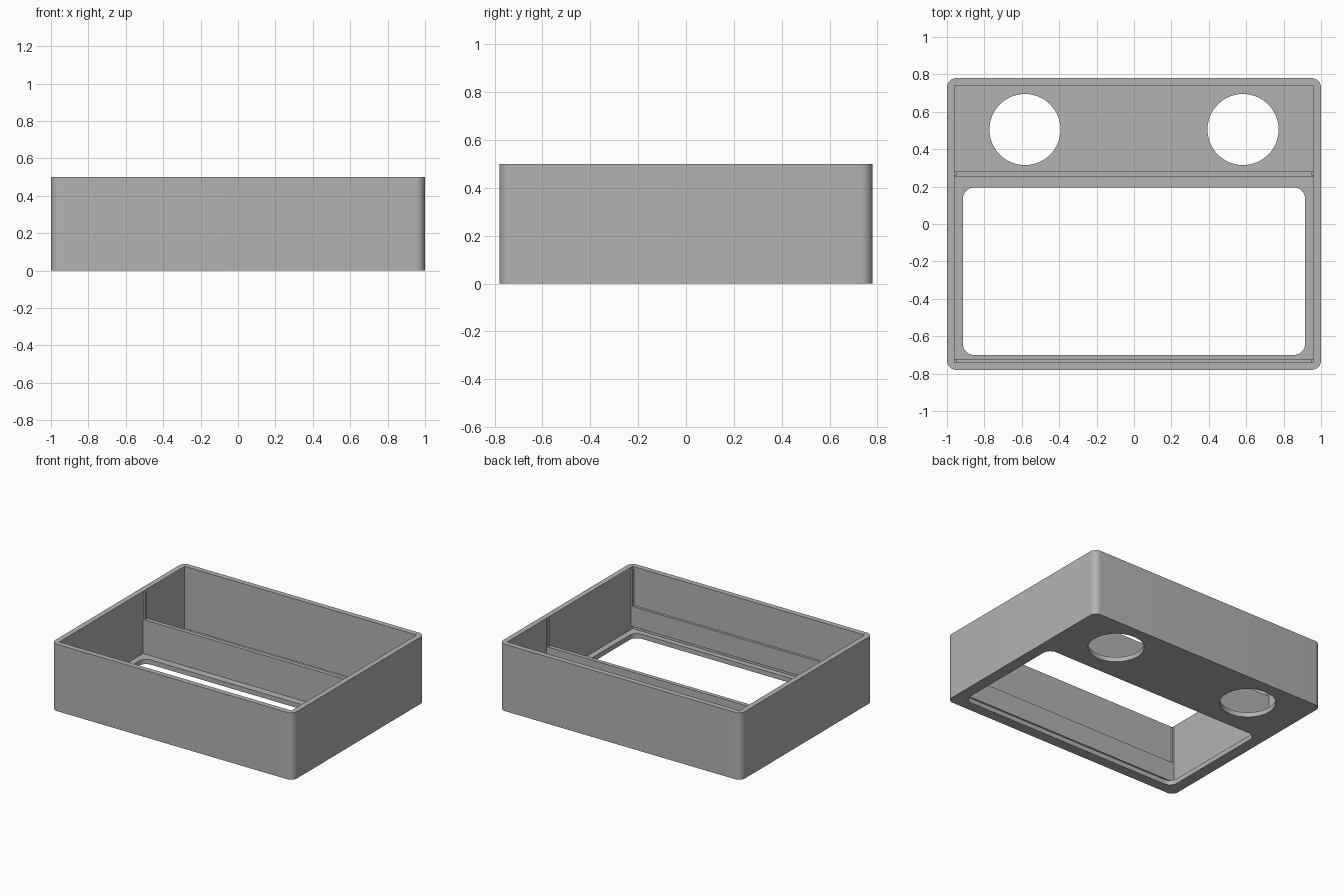
import bpy
import bmesh
from math import cos, sin, pi, radians

if "Cube" in bpy.data.objects:
    bpy.data.objects.remove(bpy.data.objects["Cube"], do_unlink=True)

grey = bpy.data.materials.new("plain grey")
grey.use_nodes = True
COLOUR = (0.45, 0.45, 0.45, 1)
grey.diffuse_color = COLOUR
grey.node_tree.nodes["Principled BSDF"].inputs["Base Color"].default_value = COLOUR


def prism(name, x0, x1, y0, y1, z0, z1, radius=0, steps=10):
    """Upright block whose vertical corners may be rounded."""
    corners = [(x1, y1, -1, -1), (x0, y1, 1, -1), (x0, y0, 1, 1), (x1, y0, -1, 1)]
    outline = []
    for i, (x, y, sx, sy) in enumerate(corners):
        if radius == 0:
            outline.append((x, y))
            continue
        for k in range(steps + 1):
            a = (i + k / steps) * pi / 2
            outline.append((x + sx * radius + radius * cos(a),
                            y + sy * radius + radius * sin(a)))
    bm = bmesh.new()
    face = bm.faces.new([bm.verts.new((x, y, z0)) for x, y in outline])
    top = bmesh.ops.extrude_face_region(bm, geom=[face])["geom"]
    bmesh.ops.translate(bm, vec=(0, 0, z1 - z0),
                        verts=[v for v in top if isinstance(v, bmesh.types.BMVert)])
    bmesh.ops.recalc_face_normals(bm, faces=bm.faces)
    mesh = bpy.data.meshes.new(name)
    bm.to_mesh(mesh)
    bm.free()
    obj = bpy.data.objects.new(name, mesh)
    bpy.context.collection.objects.link(obj)
    mesh.materials.append(grey)
    return obj


def cut(target, cutter):
    """Subtract a cutter and throw it away."""
    cutter.hide_render = True
    mod = target.modifiers.new("cut", "BOOLEAN")
    mod.operation = "DIFFERENCE"
    mod.solver = "EXACT"
    mod.object = cutter
    bpy.ops.object.select_all(action="DESELECT")
    bpy.context.view_layer.objects.active = target
    target.select_set(True)
    bpy.ops.object.modifier_apply(modifier=mod.name)
    bpy.data.objects.remove(cutter, do_unlink=True)


HX, HY, HEIGHT = 1.0, 0.78, 0.5
IX, IY, FLOOR = 0.96, 0.74, 0.035

# Open tray with a thin floor
case = prism("case", -HX, HX, -HY, HY, 0, HEIGHT, 0.05)
cut(case, prism("cavity_cutter", -IX, IX, -IY, IY, FLOOR, 1))

# Rounded window and two round holes through the floor
cut(case, prism("window_cutter", -0.915, 0.915, -0.70, 0.195, -0.2, 0.2, 0.06))
for x in (-0.583, 0.583):
    r = 0.19
    cut(case, prism("hole_cutter", x - r, x + r, 0.505 - r, 0.505 + r,
                    -0.2, 0.2, r, 16))

bpy.ops.object.shade_smooth_by_angle(angle=radians(30))

# Low partition behind the window
prism("partition", -IX, IX, 0.25, 0.28, FLOOR, 0.29)

# Shallow ledge inside the front wall, with a slot under it
prism("front_ledge", -IX, IX, -IY, -0.722, 0.06, 0.21)

# Slim upright ribs on the side walls
for side, s in (("left", 1), ("right", -1)):
    xs = sorted((s * IX, s * (IX - 0.012)))
    prism(side + "_partition_rib", *xs, 0.26, 0.28, 0.29, 0.49)
    prism(side + "_front_rib", *xs, -IY, -0.722, 0.21, 0.49)
